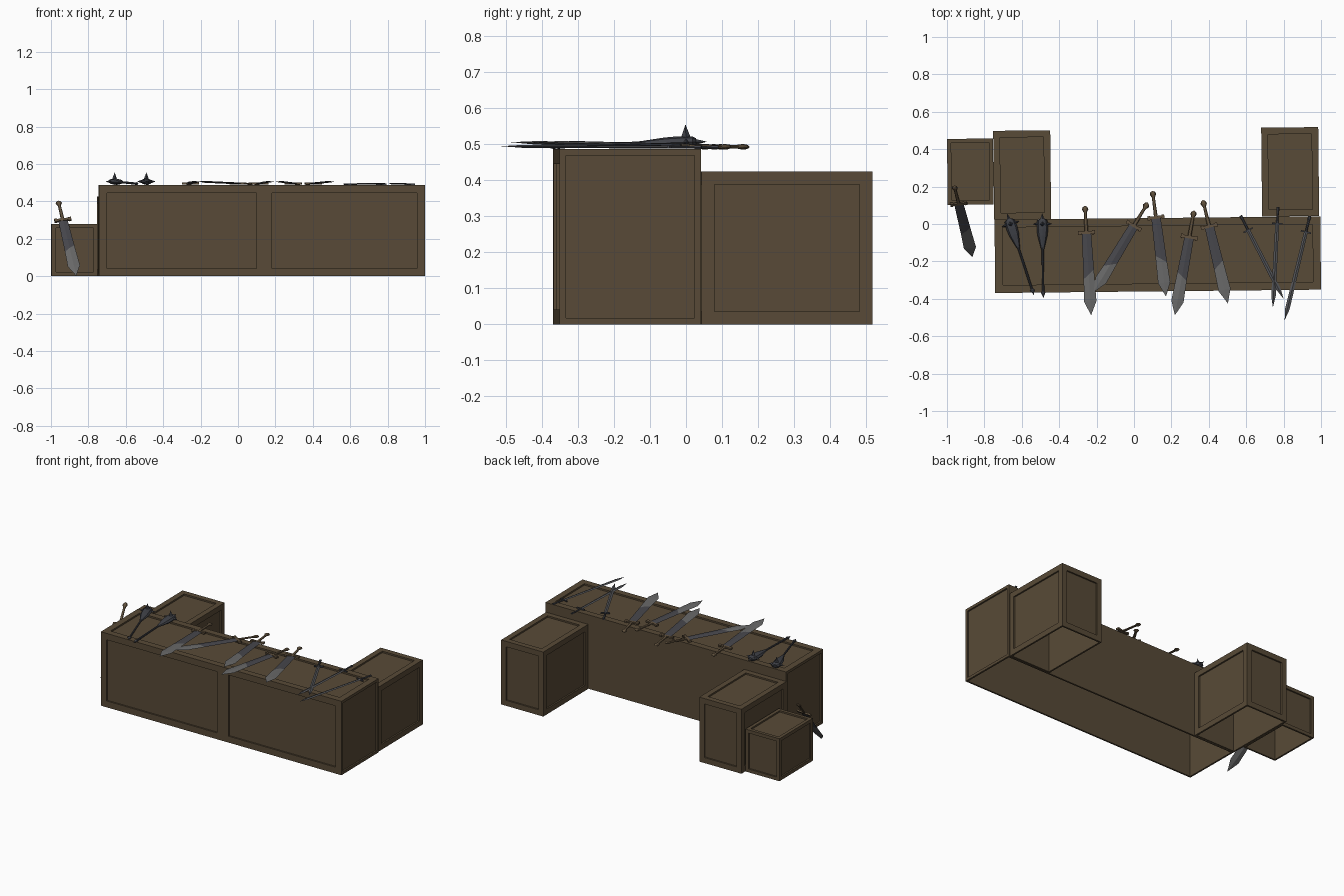
import bpy, bmesh, math
from mathutils import Vector, Matrix

if "Cube" in bpy.data.objects:
    bpy.data.objects.remove(bpy.data.objects["Cube"])


def material(name, rgb):
    m = bpy.data.materials.new(name)
    m.diffuse_color = (*rgb, 1)
    m.use_nodes = True
    m.node_tree.nodes["Principled BSDF"].inputs["Base Color"].default_value = m.diffuse_color
    return m


WOOD = material("brown wood", (0.098, 0.069, 0.038))
DARK = material("dark steel", (0.062, 0.062, 0.072))
LIGHT = material("light steel", (0.140, 0.140, 0.140))
GREY = material("grey steel", (0.090, 0.092, 0.100))
HILT = material("hilt brown", (0.120, 0.084, 0.048))
IRON = material("dark iron", (0.050, 0.053, 0.064))


def finish(bm, name, mats, matrix=Matrix()):
    bmesh.ops.remove_doubles(bm, verts=bm.verts, dist=0.0003)
    bmesh.ops.recalc_face_normals(bm, faces=bm.faces)
    me = bpy.data.meshes.new(name)
    bm.to_mesh(me)
    bm.free()
    for m in mats:
        me.materials.append(m)
    ob = bpy.data.objects.new(name, me)
    ob.matrix_world = matrix
    bpy.context.collection.objects.link(ob)
    return ob


def crate(name, center, size, border, plain=(), split=None, end_border=None):
    """Hollow box, open below, with recessed panels; directions in plain stay flat."""
    bm = bmesh.new()
    bmesh.ops.create_cube(bm, size=1)
    bmesh.ops.scale(bm, vec=size, verts=bm.verts)
    if split is not None:  # two panels on the front
        f = next(f for f in bm.faces if f.normal.y < -0.9)
        bmesh.ops.bisect_plane(bm, geom=[f, *f.edges, *f.verts],
                               plane_co=(split, 0, 0), plane_no=(1, 0, 0))
    bm.normal_update()
    bottom = [f for f in bm.faces if f.normal.z < -0.9]
    faces = [f for f in bm.faces if f not in bottom
             and not any(f.normal.dot(Vector(p)) > 0.9 for p in plain)]
    ends = [f for f in faces if abs(f.normal.x) > 0.9]
    rest = [f for f in faces if f not in ends]
    for group, b in ((ends, end_border or border), (rest, border)):
        bmesh.ops.inset_individual(bm, faces=group, thickness=b, use_even_offset=True)
        for f in group:  # push the panel in
            r = bmesh.ops.extrude_discrete_faces(bm, faces=[f])['faces'][0]
            r.normal_update()
            bmesh.ops.translate(bm, vec=-0.01 * r.normal, verts=r.verts)
    # hollow inside
    bmesh.ops.inset_individual(bm, faces=bottom, thickness=0.011, use_even_offset=True)
    for f in bottom:
        r = bmesh.ops.extrude_discrete_faces(bm, faces=[f])['faces'][0]
        bmesh.ops.translate(bm, vec=(0, 0, size[2] - 0.011), verts=r.verts)
    m = Matrix.Translation((*center, size[2] / 2)) @ Matrix.Rotation(math.radians(0.6), 4, 'Z')
    finish(bm, name, [WOOD], m)


def loft(bm, pts, n, matrix=Matrix()):
    """Rings along y: (y, x radius, z radius, material of next segment, slant)."""
    rings = []
    for y, rx, rz, mat, *sl in pts:
        ring = []
        for i in range(n):
            a = 2 * math.pi * i / n
            slant = sl[0] * math.cos(a) if sl else 0
            ring.append(bm.verts.new(matrix @ Vector(
                (rx * math.cos(a), y + slant, rz * math.sin(a)))))
        rings.append(ring)
    for k in range(len(rings) - 1):
        for i in range(n):
            j = (i + 1) % n
            f = bm.faces.new((rings[k][i], rings[k][j], rings[k + 1][j], rings[k + 1][i]))
            f.material_index = pts[k][3]
    for k in (0, -1):
        if pts[k][1] > 0.001:
            bm.faces.new(rings[k]).material_index = pts[k][3]


def block(bm, center, size, mat):
    r = bmesh.ops.create_cube(bm, size=1, matrix=Matrix.Translation(center)
                              @ Matrix.Diagonal((*size, 1)))
    for f in {f for v in r['verts'] for f in v.link_faces}:
        f.material_index = mat


def along(p, q, up=(0, 0, 1)):
    """Frame at p with y pointing to q."""
    p, q = Vector(p), Vector(q)
    y = (q - p).normalized()
    x = y.cross(Vector(up)).normalized()
    z = x.cross(y)
    m = Matrix((x, y, z)).transposed().to_4x4()
    m.translation = p
    return m


def broadsword(name, p, q, up=(0, 0, 1), slant=0.02, tone=0.35):
    L = (Vector(q) - Vector(p)).length + 0.008
    bm = bmesh.new()
    # pommel and grip
    loft(bm, [(-0.008, 0, 0, 0), (0.0, 0.013, 0.006, 0), (0.012, 0.017, 0.008, 0),
              (0.024, 0.011, 0.006, 0), (0.03, 0.008, 0.005, 0), (0.135, 0.010, 0.005, 0)], 8)
    # cross guard
    block(bm, (0, 0.136, 0), (0.072, 0.015, 0.010), 0)
    for s in (-1, 1):
        block(bm, (s * 0.038, 0.136, 0), (0.015, 0.022, 0.011), 0)
    # blade widening towards the point
    loft(bm, [(0.142, 0.025, 0.005, 1), (tone, 0.029, 0.005, 2, slant),
              (L - 0.075, 0.033, 0.005, 2), (L, 0, 0, 2)], 4)
    finish(bm, name, [HILT, DARK, LIGHT], along(p, q, up))


def thin_sword(name, p, q):
    L = (Vector(q) - Vector(p)).length + 0.006
    bm = bmesh.new()
    loft(bm, [(0, 0.008, 0.005, 0), (0.018, 0.008, 0.005, 0), (0.022, 0.006, 0.004, 0),
              (0.085, 0.006, 0.004, 0)], 6)
    block(bm, (0, 0.088, 0), (0.056, 0.008, 0.008), 0)
    loft(bm, [(0.09, 0.010, 0.004, 1), (L - 0.06, 0.012, 0.004, 1), (L, 0, 0, 1)], 4)
    finish(bm, name, [IRON, GREY], along(p, q))


def mace(name, p, q):
    """p is the head centre, q the handle end."""
    L = (Vector(q) - Vector(p)).length
    bm = bmesh.new()
    # head, tapering collar, handle and end knob
    loft(bm, [(-0.028, 0.014, 0.010, 0), (-0.018, 0.028, 0.016, 0), (0.025, 0.030, 0.017, 0),
              (0.06, 0.027, 0.015, 0), (0.125, 0.011, 0.007, 0), (0.14, 0.006, 0.006, 0),
              (L - 0.035, 0.006, 0.006, 0), (L - 0.028, 0.012, 0.008, 0), (L, 0, 0, 0)], 8)
    # spikes around the head and one at the end
    for k in range(4):
        m = (Matrix.Rotation(k * math.pi / 2, 4, 'Y')
             @ Matrix.Rotation(math.pi / 2, 4, 'X'))
        tip = 0.05 if k % 2 or k == 0 else 0.018
        loft(bm, [(0.008, 0.015, 0.015, 0), (tip, 0, 0, 0)], 4, m)
    loft(bm, [(0.02, 0.013, 0.010, 0), (0.058, 0, 0, 0)], 4, Matrix.Rotation(math.pi, 4, 'Z'))
    finish(bm, name, [IRON], along(p, q))


# counter and crates
crate("counter", (0.127, -0.164), (1.742, 0.392, 0.487), 0.042,
      plain=((0, 1, 0),), split=0.012, end_border=0.018)
crate("left_crate", (-0.598, 0.262), (0.305, 0.475, 0.425), 0.036)
crate("right_crate", (0.835, 0.279), (0.305, 0.475, 0.425), 0.036)
crate("small_crate", (-0.875, 0.28), (0.246, 0.352, 0.28), 0.022)

# broadswords laid on the counter: pommel xy, tip xy, slant and place of the light part
for i, (a, b, s, t) in enumerate([((-0.262, 0.09), (-0.23, -0.48), 0.025, 0.36),
                                  ((0.07, 0.107), (-0.212, -0.358), 0.025, 0.38),
                                  ((0.10, 0.17), (0.17, -0.38), -0.02, 0.36),
                                  ((0.32, 0.064), (0.22, -0.48), -0.02, 0.35),
                                  ((0.37, 0.12), (0.50, -0.417), 0.02, 0.35)]):
    broadsword(f"broadsword_{i + 1}", (*a, 0.493), (*b, 0.506), slant=s, tone=t)
# broadsword leaning on the small crate
broadsword("leaning_broadsword", (-0.960, 0.20, 0.398), (-0.866, -0.172, 0.007),
           up=(0, -0.72, 0.69))

# thin swords
for i, (a, b) in enumerate([((0.570, 0.045), (0.797, -0.395)),
                            ((0.770, 0.09), (0.743, -0.44)),
                            ((0.940, 0.043), (0.807, -0.508))]):
    thin_sword(f"thin_sword_{i + 1}", (*a, 0.492), (*b, 0.495))

# maces
mace("mace_1", (-0.66, 0.0, 0.506), (-0.535, -0.38, 0.494))
mace("mace_2", (-0.49, 0.0, 0.506), (-0.485, -0.395, 0.494))
